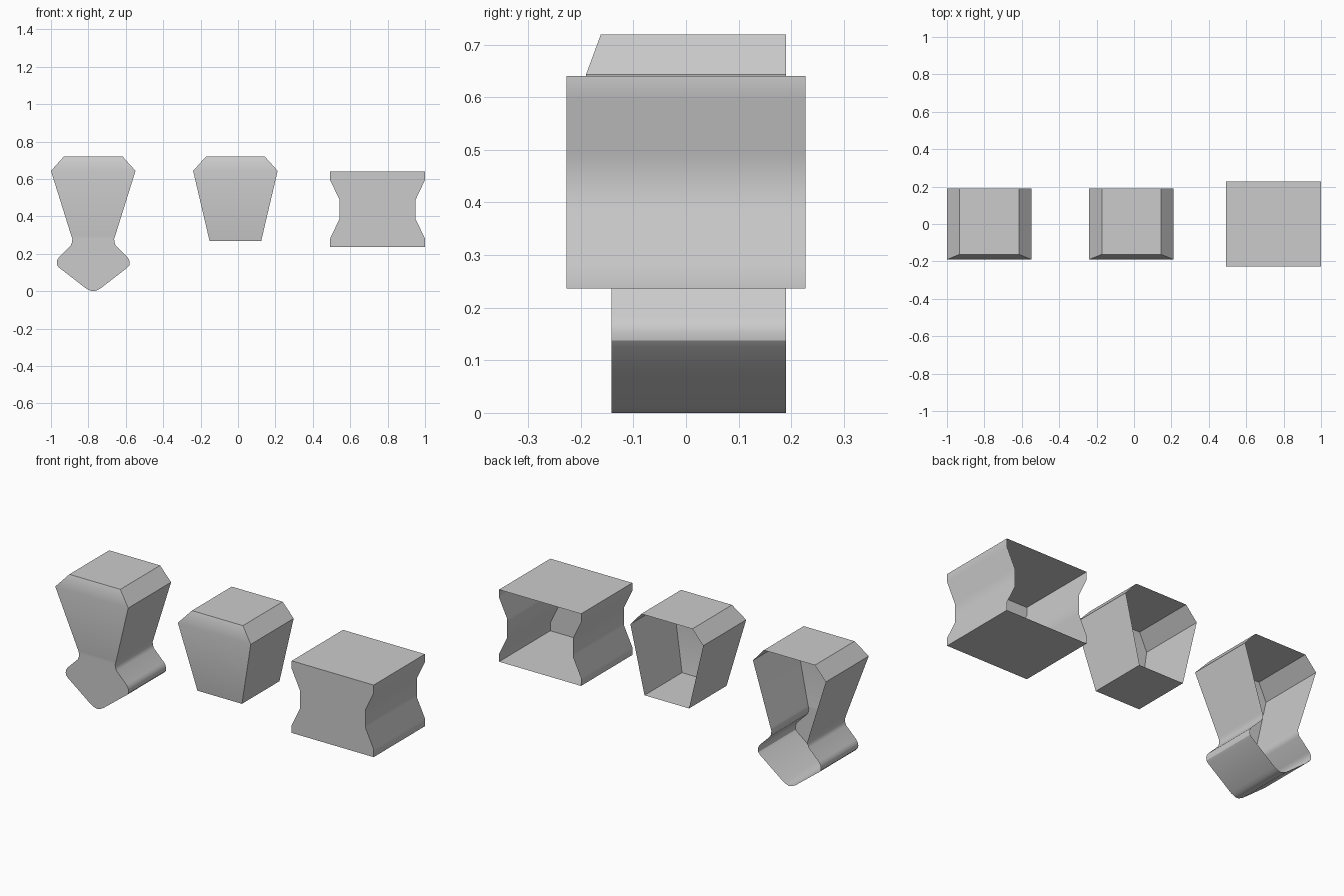
import bpy, bmesh

if "Cube" in bpy.data.objects:
    bpy.data.objects.remove(bpy.data.objects["Cube"])


def shell(name, cx, back, rows):
    """Open-backed block; rows run top to bottom as (half width, z, front y)."""
    bm = bmesh.new()
    grid = []
    for half, z, front in rows:
        grid.append([bm.verts.new((cx + x, y, z)) for x, y in
                     ((-half, back), (-half, front), (half, front), (half, back))])
    # side and front strips
    for a, b in zip(grid, grid[1:]):
        for i in range(3):
            bm.faces.new((a[i], b[i], b[i + 1], a[i + 1]))
    # top and bottom
    bm.faces.new(grid[0])
    bm.faces.new(grid[-1][::-1])
    bmesh.ops.remove_doubles(bm, verts=bm.verts[:], dist=1e-5)
    bmesh.ops.recalc_face_normals(bm, faces=bm.faces[:])
    # outward orientation: the top must face up
    bm.normal_update()
    top = max(bm.faces, key=lambda f: f.calc_center_median().z)
    if top.normal.z < 0:
        bmesh.ops.reverse_faces(bm, faces=bm.faces[:])
    me = bpy.data.meshes.new(name)
    bm.to_mesh(me)
    bm.free()
    ob = bpy.data.objects.new(name, me)
    bpy.context.collection.objects.link(ob)
    bpy.ops.object.select_all(action='DESELECT')
    ob.select_set(True)
    bpy.context.view_layer.objects.active = ob
    bpy.ops.object.shade_smooth_by_angle()
    return ob


# Bevelled crown shared by both keystones
crown = [(0.158, 0.719, -0.162), (0.226, 0.643, -0.19)]
low = -0.142

# Keystone with flared, pointed foot
shell("pointed_keystone", -0.774, 0.19, crown + [
    (0.117, 0.295, low), (0.112, 0.28, low), (0.113, 0.262, low), (0.12, 0.245, low),
    (0.182, 0.183, low), (0.192, 0.168, low), (0.195, 0.153, low),
    (0.193, 0.138, low), (0.183, 0.126, low),
    (0.038, 0.014, low), (0.02, 0.005, low), (0.006, 0.0, low)])

# Plain tapered keystone
shell("plain_keystone", -0.014, 0.19, crown + [(0.138, 0.268, low)])

# Waisted block
shell("waisted_block", 0.746, 0.227, [
    (0.254, 0.64, -0.227), (0.254, 0.595, -0.227), (0.204, 0.49, -0.227),
    (0.204, 0.385, -0.227), (0.254, 0.28, -0.227), (0.254, 0.236, -0.227)])
